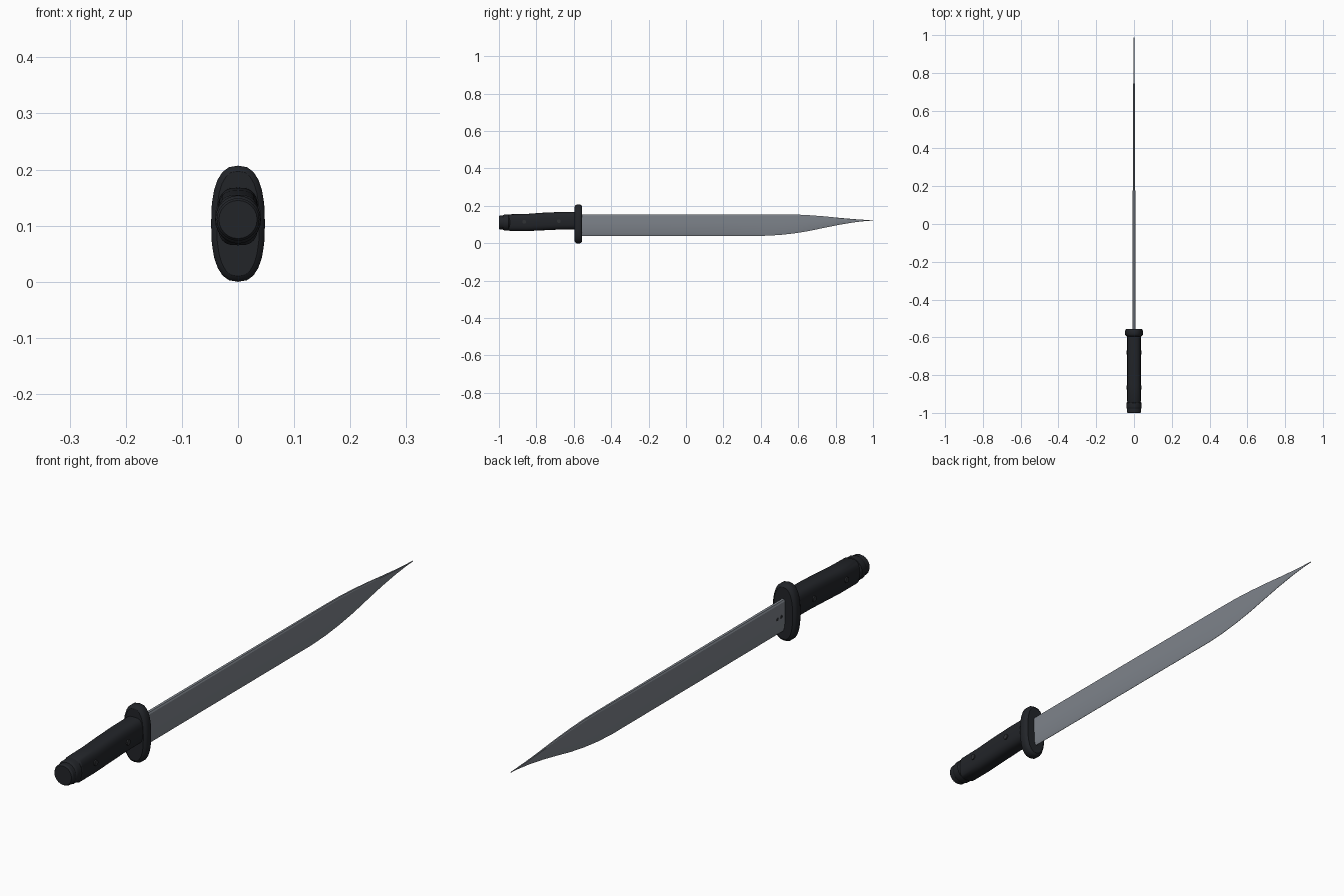
import bpy, bmesh
from math import sin, cos, pi, copysign, radians
from mathutils import Matrix

if "Cube" in bpy.data.objects:
    bpy.data.objects.remove(bpy.data.objects["Cube"])


def material(name, color):
    m = bpy.data.materials.new(name)
    m.diffuse_color = (*color, 1)
    m.use_nodes = True
    m.node_tree.nodes["Principled BSDF"].inputs["Base Color"].default_value = m.diffuse_color
    return m


BLACK = material("black_grip", (0.016, 0.018, 0.022))
STEEL = material("steel", (0.21, 0.23, 0.26))
DARK = material("dark_steel", (0.03, 0.032, 0.036))


def finish(name, bm, mat, angle=30):
    bmesh.ops.recalc_face_normals(bm, faces=bm.faces)
    me = bpy.data.meshes.new(name)
    bm.to_mesh(me)
    bm.free()
    me.materials.append(mat)
    ob = bpy.data.objects.new(name, me)
    bpy.context.collection.objects.link(ob)
    bpy.ops.object.select_all(action='DESELECT')
    bpy.context.view_layer.objects.active = ob
    ob.select_set(True)
    bpy.ops.object.shade_smooth_by_angle(angle=radians(angle))
    return ob


def skin(name, rings, mat, angle=30):
    """Join equal-length rings of points into a closed, capped tube."""
    bm = bmesh.new()
    loops = [[bm.verts.new(p) for p in ring] for ring in rings]
    n = len(loops[0])
    for a, b in zip(loops, loops[1:]):
        for i in range(n):
            j = (i + 1) % n
            bm.faces.new((a[i], a[j], b[j], b[i]))
    bm.faces.new(loops[0])
    bm.faces.new(loops[-1])
    return finish(name, bm, mat, angle)


def oval(y, zc, rx, rz, e=2.0, n=24):
    """Superellipse ring facing along y."""
    def f(v):
        return copysign(abs(v) ** (2 / e), v)
    return [(rx * f(cos(2 * pi * i / n)), y, zc + rz * f(sin(2 * pi * i / n))) for i in range(n)]


def rod(name, y, z, r, x0, x1, mat):
    bm = bmesh.new()
    bmesh.ops.create_cone(bm, cap_ends=True, segments=16, radius1=r, radius2=r, depth=x1 - x0,
                          matrix=Matrix.Translation(((x0 + x1) / 2, y, z)) @ Matrix.Rotation(pi / 2, 4, 'Y'))
    return finish(name, bm, mat)


# blade: y, edge z, spine z, half thickness
stations = [(-0.58, .040, .155, .008), (-0.4, .040, .155, .008), (0, .040, .155, .0075),
            (.30, .040, .155, .006), (.42, .040, .155, .0055), (.50, .044, .155, .005),
            (.58, .053, .154, .0048), (.66, .066, .150, .0044), (.74, .083, .144, .004),
            (.82, .099, .136, .0034), (.90, .112, .129, .0026), (.96, .119, .125, .002),
            (1.0, .1215, .1235, .001)]
rings = []
for y, lo, hi, t in stations:
    h = hi - lo
    half = [(.0006, lo), (t * .75, lo + .14 * h), (t, lo + .6 * h), (t, hi - .05 * h), (t * .6, hi)]
    rings.append([(x, y, z) for x, z in half] + [(-x, y, z) for x, z in reversed(half)])
skin("blade", rings, STEEL, 20)

# two small holes near the guard, left side of the blade
for i, y in enumerate((-0.535, -0.512)):
    rod(f"blade_hole_{i + 1}", y, .10, .006, -.0085, -.006, DARK)

# guard with chamfered rims
skin("guard", [oval(y, .1035, .048 - d, .1035 - d, 2.5) for y, d in
               ((-.595, .010), (-.590, .003), (-.584, 0), (-.566, 0), (-.560, .003), (-.555, .010))], BLACK)

# grip, rising slightly towards the guard
skin("grip", [oval(y, zc, rx, rz, 3.0) for y, zc, rx, rz in
              ((-.95, .110, .030, .040), (-.94, .110, .036, .045), (-.85, .111, .036, .046),
               (-.77, .116, .036, .047), (-.68, .120, .036, .047), (-.58, .121, .036, .047))], BLACK)

# pommel: collar and round butt
skin("pommel", [oval(y, .111, rx, rz) for y, rx, rz in
                ((-1.0, .034, .034), (-.994, .038, .038), (-.978, .038, .038), (-.975, .040, .041),
                 (-.968, .041, .043), (-.948, .041, .043), (-.942, .036, .038))], BLACK)

# grip rivets, both sides
for i, (y, z) in enumerate(((-.865, .115), (-.68, .118))):
    rod(f"grip_rivet_{i + 1}", y, z, .010, -.040, .040, DARK)
